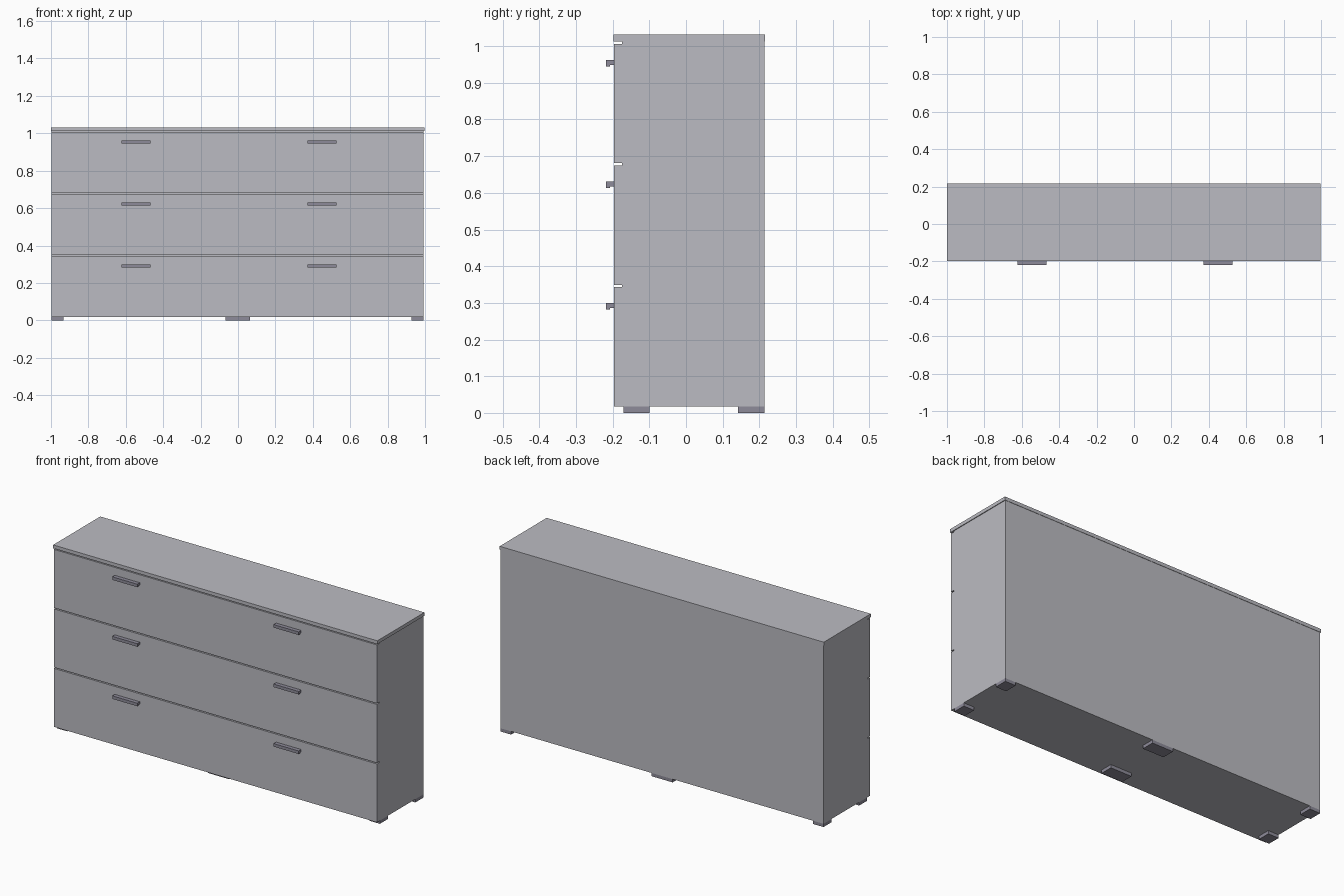
import bpy
import bmesh

cube = bpy.data.objects.get("Cube")
if cube:
    bpy.data.objects.remove(cube, do_unlink=True)


def make_material(name, rgb):
    mat = bpy.data.materials.new(name)
    mat.use_nodes = True
    color = (*rgb, 1.0)
    mat.diffuse_color = color
    mat.node_tree.nodes["Principled BSDF"].inputs["Base Color"].default_value = color
    return mat


panel_grey = make_material("panel grey", (0.50, 0.50, 0.54))
metal_grey = make_material("dark metal grey", (0.27, 0.26, 0.32))


def add_object(name, bm, mat):
    bmesh.ops.recalc_face_normals(bm, faces=bm.faces)
    mesh = bpy.data.meshes.new(name)
    bm.to_mesh(mesh)
    bm.free()
    mesh.materials.append(mat)
    obj = bpy.data.objects.new(name, mesh)
    bpy.context.collection.objects.link(obj)
    return obj


def box(name, x, y, z, mat):
    """Box from (min, max) ranges on each axis."""
    bm = bmesh.new()
    bmesh.ops.create_cube(bm, size=1)
    for v in bm.verts:
        v.co = [r[0] if c < 0 else r[1] for c, r in zip(v.co, (x, y, z))]
    return add_object(name, bm, mat)


def extrude_profile(name, profile, x, mat):
    """Extrude a (y, z) outline along x."""
    bm = bmesh.new()
    face = bm.faces.new([bm.verts.new((x[0], py, pz)) for py, pz in profile])
    moved = bmesh.ops.extrude_face_region(bm, geom=[face])["geom"]
    verts = [g for g in moved if isinstance(g, bmesh.types.BMVert)]
    bmesh.ops.translate(bm, vec=(x[1] - x[0], 0, 0), verts=verts)
    return add_object(name, bm, mat)


LEFT, MID, RIGHT = 0.993, -0.002, -0.997
FRONT, INNER, BACK = -0.196, -0.174, 0.214
BASE, BODY_TOP, TOP = 0.018, 1.012, 1.031
GAP = 0.006

# Carcass: two modules side by side
box("right_carcass", (RIGHT, MID), (INNER, BACK), (BASE, BODY_TOP), panel_grey)
box("left_carcass", (MID, LEFT), (INNER, BACK), (BASE, BODY_TOP), panel_grey)

# Top board
box("top_board", (-1, 0.997), (-0.198, 0.216), (BODY_TOP, TOP), panel_grey)

# Drawer fronts with hooked bar handles
pitch = (BODY_TOP - BASE) / 3
for row, level in enumerate(("bottom", "middle", "top")):
    low = BASE + row * pitch
    high = low + pitch - GAP
    box(f"{level}_drawer_front", (RIGHT, LEFT), (FRONT, INNER), (low, high), panel_grey)
    z = high - 0.044
    hook = [(FRONT, z), (-0.218, z), (-0.218, z - 0.017), (-0.207, z - 0.017),
            (-0.207, z - 0.013), (FRONT, z - 0.013)]
    for side, cx in (("right", -0.545), ("left", 0.449)):
        extrude_profile(f"{level}_{side}_handle", hook, (cx - 0.077, cx + 0.077), metal_grey)

# Feet: corner pads and wider middle pads
feet = {"right": (RIGHT, RIGHT + 0.065), "middle": (MID - 0.065, MID + 0.065),
        "left": (LEFT - 0.065, LEFT)}
for side, x in feet.items():
    for depth, y in (("front", (-0.17, -0.099)), ("back", (0.142, BACK))):
        box(f"{depth}_{side}_foot", x, y, (0, BASE), metal_grey)
